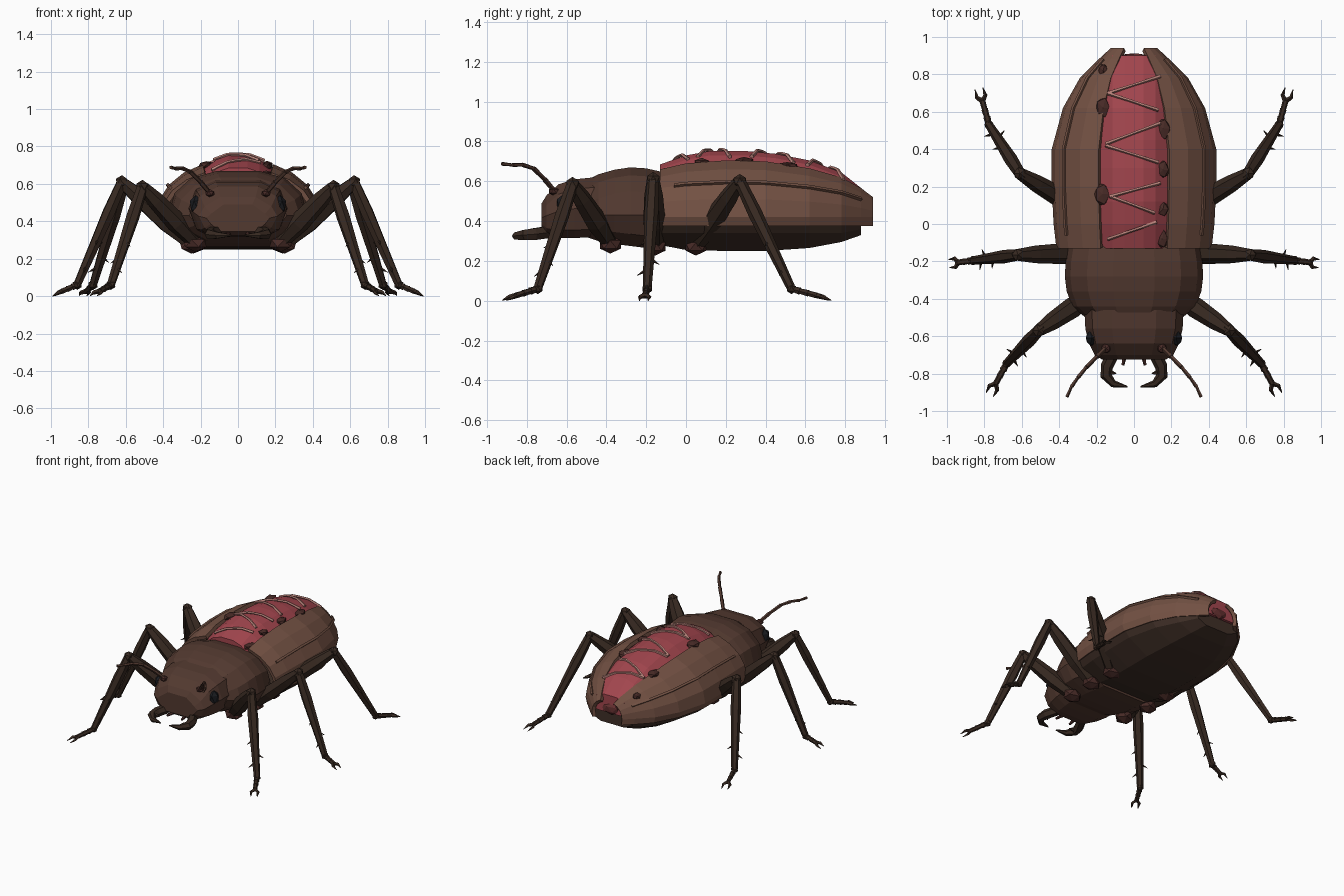
import bpy, bmesh, random
from math import sin, cos, pi, radians
from mathutils import Vector

if "Cube" in bpy.data.objects:
    bpy.data.objects.remove(bpy.data.objects["Cube"])

random.seed(4)


def mat(name, r, g, b):
    m = bpy.data.materials.new(name)
    m.diffuse_color = (r, g, b, 1)
    m.use_nodes = True
    m.node_tree.nodes["Principled BSDF"].inputs["Base Color"].default_value = m.diffuse_color
    return m


SHELL = mat("shell_brown", .17, .082, .056)
PLATE = mat("plate_brown", .085, .041, .029)
BELLY = mat("belly_brown", .05, .028, .02)
LEG = mat("leg_brown", .038, .022, .015)
FLESH = mat("flesh_red", .36, .06, .075)
GORE = mat("dark_flesh", .13, .03, .03)
CORD = mat("cord_pink", .47, .22, .19)
SCAB = mat("scab", .065, .024, .02)
EYE = mat("eye_black", .01, .011, .014)


def finish(name, bm, m, mirror=False):
    bmesh.ops.recalc_face_normals(bm, faces=bm.faces)
    me = bpy.data.meshes.new(name)
    bm.to_mesh(me)
    bm.free()
    me.materials.append(m)
    ob = bpy.data.objects.new(name, me)
    bpy.context.collection.objects.link(ob)
    if mirror:
        ob.modifiers.new("mirror", 'MIRROR').use_mirror_merge = False
    return ob


def skin(bm, rings, closed=True, caps=True):
    vs = [[bm.verts.new(p) for p in r] for r in rings]
    n = len(vs[0])
    for a, b in zip(vs, vs[1:]):
        for i in range(n if closed else n - 1):
            j = (i + 1) % n
            bm.faces.new((a[i], a[j], b[j], b[i]))
    if closed and caps:
        bm.faces.new(vs[0])
        bm.faces.new(vs[-1])


def tube(bm, pts, radii, sides=6):
    pts = [Vector(p) for p in pts]
    rings = []
    for i, p in enumerate(pts):
        d = (pts[min(i + 1, len(pts) - 1)] - pts[max(i - 1, 0)]).normalized()
        u = d.cross(Vector((0, 0, 1)))
        if u.length < .1:
            u = d.cross(Vector((0, 1, 0)))
        u.normalize()
        v = d.cross(u)
        rings.append([p + radii[i] * (u * cos(t) + v * sin(t))
                      for t in [2 * pi * k / sides for k in range(sides)]])
    skin(bm, rings)


def lump(bm, loc, scale, jitter=0):
    r = bmesh.ops.create_icosphere(bm, subdivisions=1, radius=1)
    for v in r["verts"]:
        k = 1 + random.uniform(-jitter, jitter)
        v.co = Vector([l + c * s * k for l, c, s in zip(loc, v.co, scale)])


def full(half, y):
    """Closed ring from a right-hand half profile of (x, z)."""
    return [(x, y, z) for x, z in half] + [(-x, y, z) for x, z in reversed(half)]


# Abdomen stations: y, half width, shell top, belly bottom
STATIONS = [(-.13, .415, .66, .28), (0, .43, .69, .255), (.2, .44, .705, .25),
            (.4, .44, .70, .25), (.62, .38, .665, .265), (.78, .29, .62, .295),
            (.88, .19, .565, .33), (.94, .125, .52, .37)]


def shell_pt(st, deg, lift=0):
    y, w, top, _ = st
    a = radians(deg)
    h = (top - .42) / sin(radians(67))
    return ((w + lift) * cos(a) ** .9, y, .42 + (h + lift) * sin(a))


# Wing cases
bm = bmesh.new()
skin(bm, [[(s[1] * .96, s[0], .375)] + [shell_pt(s, d) for d in (0, 17, 34, 51, 67)]
          for s in STATIONS], closed=False)
ob = finish("wing_case", bm, SHELL)
sol = ob.modifiers.new("thickness", 'SOLIDIFY')
sol.thickness = .025
sol.offset = -1
ob.modifiers.new("mirror", 'MIRROR').use_mirror_merge = False

# Raised ridges along the wing cases
bm = bmesh.new()
mid = [(-.06, .423, .678, 0)] + STATIONS[1:7]
tube(bm, [shell_pt(s, 34, .004) for s in mid], [.011] * 7, 4)
finish("wing_case_ridge", bm, SHELL, True)

# Belly
bm = bmesh.new()
skin(bm, [full([(w * .9, .45), (w * .95, .39), (w * .86, .34 if b < .3 else b + .03),
                (w * .5, b)], min(y, .90)) for y, w, t, b in STATIONS[:7]])
finish("belly", bm, BELLY)

# Exposed flesh down the back
bm = bmesh.new()
crown = [(-.13, .685), (0, .73), (.12, .752), (.3, .752), (.45, .738),
         (.62, .705), (.78, .645), (.90, .55)]
skin(bm, [full([(.05, z), (.115, z - .022), (.185 - .05 * (y > .85), z - .075),
                (.13, .42)], y) for y, z in crown])
finish("exposed_flesh", bm, FLESH)
bm = bmesh.new()
lump(bm, (0, .895, .45), (.08, .02, .045), .1)
finish("flesh_end", bm, GORE)


def crown_z(y):
    for (a, za), (b, zb) in zip(crown, crown[1:]):
        if a <= y <= b:
            return za + (zb - za) * (y - a) / (b - a)


# Cords stretched across the flesh
bm = bmesh.new()
for xa, ya, xb, yb in [(-.14, .70, .14, .79), (-.14, .70, .13, .61), (-.15, .43, .14, .54),
                       (-.15, .42, .13, .33), (-.12, .15, .14, .22), (-.13, .15, .11, .06),
                       (-.14, -.08, .12, .01)]:
    pts = []
    for t in (0, .3, .5, .7, 1):
        x, y = xa + (xb - xa) * t, ya + (yb - ya) * t
        pts.append((x, y, crown_z(y) + .008 - max(0, abs(x) - .05) * .4))
    tube(bm, pts, [.011, .009, .008, .009, .011], 5)
finish("flesh_cords", bm, CORD)

# Scabs on the edges of the opening
bm = bmesh.new()
for x, y, s in [(-.165, .82, .033), (-.165, .62, .05), (-.17, .16, .055), (.155, .51, .052),
                (.155, .29, .045), (.155, .08, .036), (.15, -.08, .045)]:
    lump(bm, (x, y, crown_z(y) - .05), (s * .8, s * 1.15, .022), .12)
finish("scabs", bm, SCAB)

# Thorax: y, half width, top, bottom
bm = bmesh.new()
skin(bm, [full([(w * .3, t), (w * .68, t - .04), (w * .92, t - .12), (w, .43),
                (w * .85, b + .06), (w * .5, b)], y)
          for y, w, t, b in [(-.50, .26, .605, .32), (-.44, .33, .635, .30), (-.36, .36, .658, .285),
                             (-.28, .37, .67, .275), (-.20, .365, .665, .265), (-.11, .35, .645, .26)]])
finish("thorax", bm, PLATE)

# Head
bm = bmesh.new()
skin(bm, [full([(w * .45, t), (w * .85, t - .05), (w, (t + b) / 2), (w * .85, b + .04),
                (w * .55, b)], y)
          for y, w, t, b in [(-.46, .265, .62, .32), (-.56, .26, .61, .315), (-.64, .24, .585, .315),
                             (-.70, .21, .53, .325), (-.725, .17, .49, .345)]])
finish("head", bm, PLATE)

# Brow bump and eyes
bm = bmesh.new()
lump(bm, (.225, -.61, .485), (.036, .045, .055))
finish("eye", bm, EYE, True)
bm = bmesh.new()
lump(bm, (.15, -.665, .55), (.028, .028, .022))
finish("antenna_socket", bm, SCAB, True)

# Antennae
bm = bmesh.new()
ant = [(.15, -.66, .55), (.20, -.71, .61), (.255, -.765, .665), (.30, -.82, .683),
       (.335, -.87, .682), (.36, -.925, .688)]
for i, (a, b) in enumerate(zip(ant, ant[1:])):
    tube(bm, [a, b], [.012 - .001 * i, .014 - .001 * i], 5)
finish("antenna", bm, PLATE, True)

# Jaws with an inner tooth
bm = bmesh.new()
tube(bm, [(.11, -.69, .345), (.145, -.76, .335), (.15, -.81, .33), (.11, -.855, .325),
          (.035, -.87, .325)], [.034, .034, .03, .02, .004])
tube(bm, [(.145, -.79, .33), (.095, -.80, .33)], [.022, .003], 5)
finish("jaw", bm, LEG, True)
bm = bmesh.new()
tube(bm, [(.05, -.70, .335), (.06, -.755, .33)], [.014, .008], 5)
finish("feeler", bm, SCAB, True)

# Legs: hip, knee, ankle, toe
LEGS = {"front_leg": [(.23, -.38, .29), (.51, -.57, .585), (.68, -.745, .06), (.765, -.90, .012)],
        "middle_leg": [(.25, -.155, .28), (.62, -.165, .61), (.86, -.195, .06), (.975, -.21, .012)],
        "rear_leg": [(.24, .05, .28), (.61, .27, .60), (.775, .53, .06), (.825, .71, .012)]}
for name, pts in LEGS.items():
    hip, knee, ankle, toe = map(Vector, pts)
    bm = bmesh.new()
    tube(bm, [hip, hip.lerp(knee, .35), hip.lerp(knee, .75), knee], [.04, .056, .047, .032])
    lump(bm, knee, (.037, .037, .037))
    tube(bm, [knee, knee.lerp(ankle, .3), ankle], [.03, .036, .022])
    lump(bm, ankle, (.027, .027, .027))
    out = (ankle - knee).normalized()
    side = out.cross(Vector((0, 0, 1))).normalized()
    # spines along the shin
    for t, k in ((.55, 1), (.72, -1), (.82, 1)):
        p = knee.lerp(ankle, t)
        tube(bm, [p, p + side * .055 * k + out * .035], [.013, .001], 4)
    # jointed foot and paired claws
    foot = ankle.lerp(toe, .7)
    for i in range(3):
        tube(bm, [ankle.lerp(foot, i / 3), ankle.lerp(foot, (i + 1) / 3)], [.015, .02 - .002 * i])
    d = (toe - ankle).normalized()
    s = d.cross(Vector((0, 0, 1))).normalized() * .024
    for k in (-1, 1):
        tube(bm, [foot, foot.lerp(toe, .5) + s * k, toe + s * k * .9 + d * .015 - Vector((0, 0, .006))],
             [.014, .011, .002], 4)
    finish(name, bm, LEG, True)
    bm = bmesh.new()
    lump(bm, hip - Vector((0, 0, .008)), (.07, .062, .045))
    finish(name + "_hip", bm, SCAB, True)
